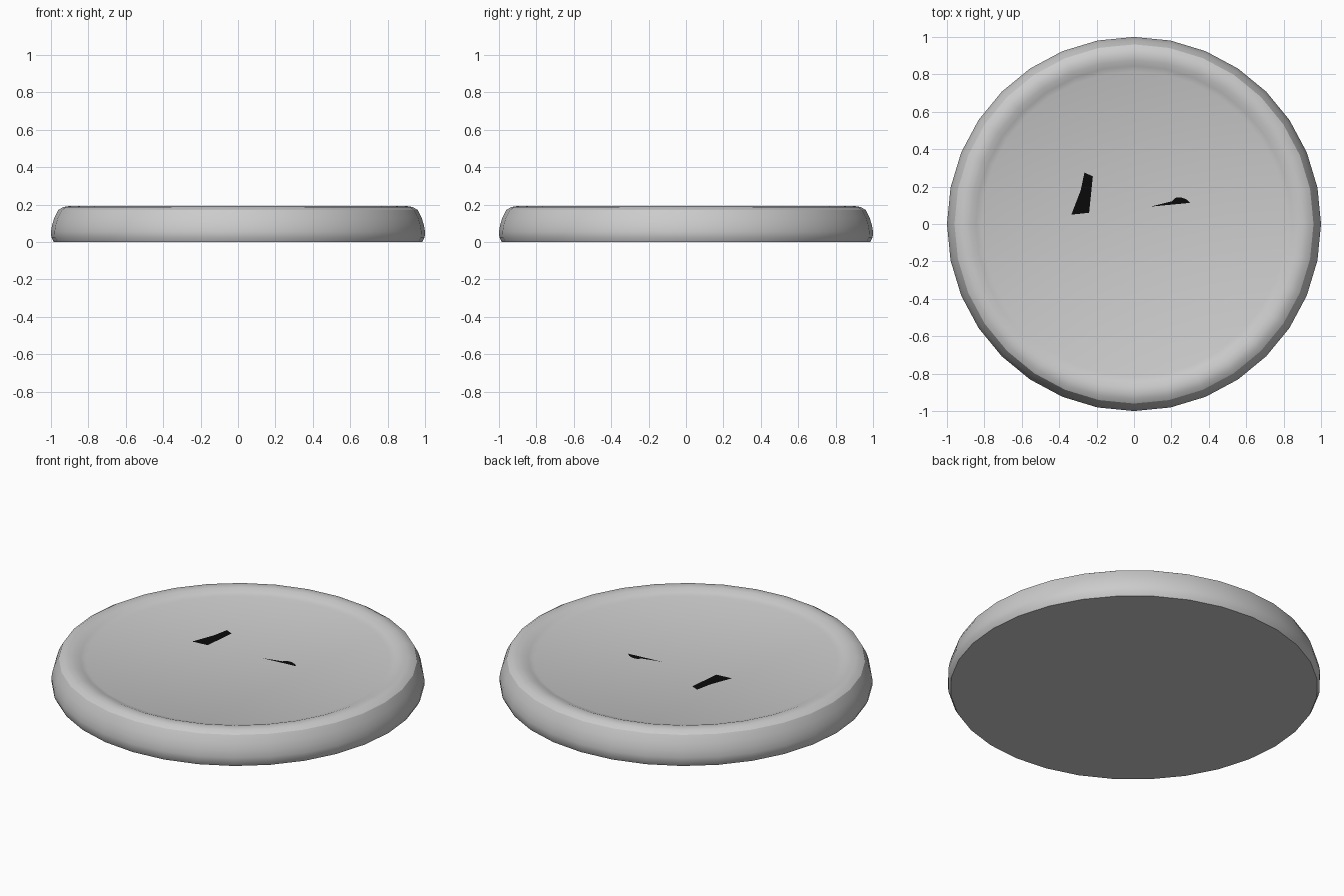
import bpy, bmesh, math

if "Cube" in bpy.data.objects:
    bpy.data.objects.remove(bpy.data.objects["Cube"])

SIDES = 32
FLOOR = 0.166


def make_object(name, bm):
    mesh = bpy.data.meshes.new(name)
    bm.to_mesh(mesh)
    bm.free()
    obj = bpy.data.objects.new(name, mesh)
    bpy.context.collection.objects.link(obj)
    return obj


def lathe(name, profile):
    """Revolve an (r, z) profile and cap both ends."""
    bm = bmesh.new()
    rings = []
    for r, z in profile:
        angles = [2 * math.pi * i / SIDES for i in range(SIDES)]
        rings.append([bm.verts.new((r * math.cos(a), r * math.sin(a), z)) for a in angles])
    for low, high in zip(rings, rings[1:]):
        for i in range(SIDES):
            j = (i + 1) % SIDES
            bm.faces.new((low[i], low[j], high[j], high[i]))
    bm.faces.new(rings[0][::-1])
    bm.faces.new(rings[-1])
    return make_object(name, bm)


def patch(name, outline, material):
    """Thin flat shape lying on the dish floor."""
    bm = bmesh.new()
    bm.faces.new([bm.verts.new((x, y, FLOOR + 0.002)) for x, y in outline])
    obj = make_object(name, bm)
    obj.data.materials.append(material)
    return obj


# Round dish: flat base, bulging side, raised rim and shallow floor
dish = lathe("dish", [
    (0.985, 0.0), (0.998, 0.025), (1.0, 0.055), (0.994, 0.09), (0.982, 0.13), (0.96, 0.172),
    (0.935, 0.187), (0.905, 0.192), (0.875, 0.189), (0.845, 0.177), (0.815, FLOOR)])
bpy.context.view_layer.objects.active = dish
dish.select_set(True)
bpy.ops.object.shade_smooth_by_angle(angle=math.radians(25))

# Two small black marks on the floor
black = bpy.data.materials.new("black")
black.diffuse_color = (0.003, 0.003, 0.003, 1)
black.use_nodes = True
black.node_tree.nodes["Principled BSDF"].inputs["Base Color"].default_value = black.diffuse_color
patch("left_mark", [(-0.335, 0.05), (-0.24, 0.06), (-0.22, 0.255),
                    (-0.265, 0.275), (-0.285, 0.18)], black)
patch("right_mark", [(0.09, 0.093), (0.30, 0.113), (0.28, 0.132),
                     (0.25, 0.143), (0.22, 0.14), (0.205, 0.122)], black)
